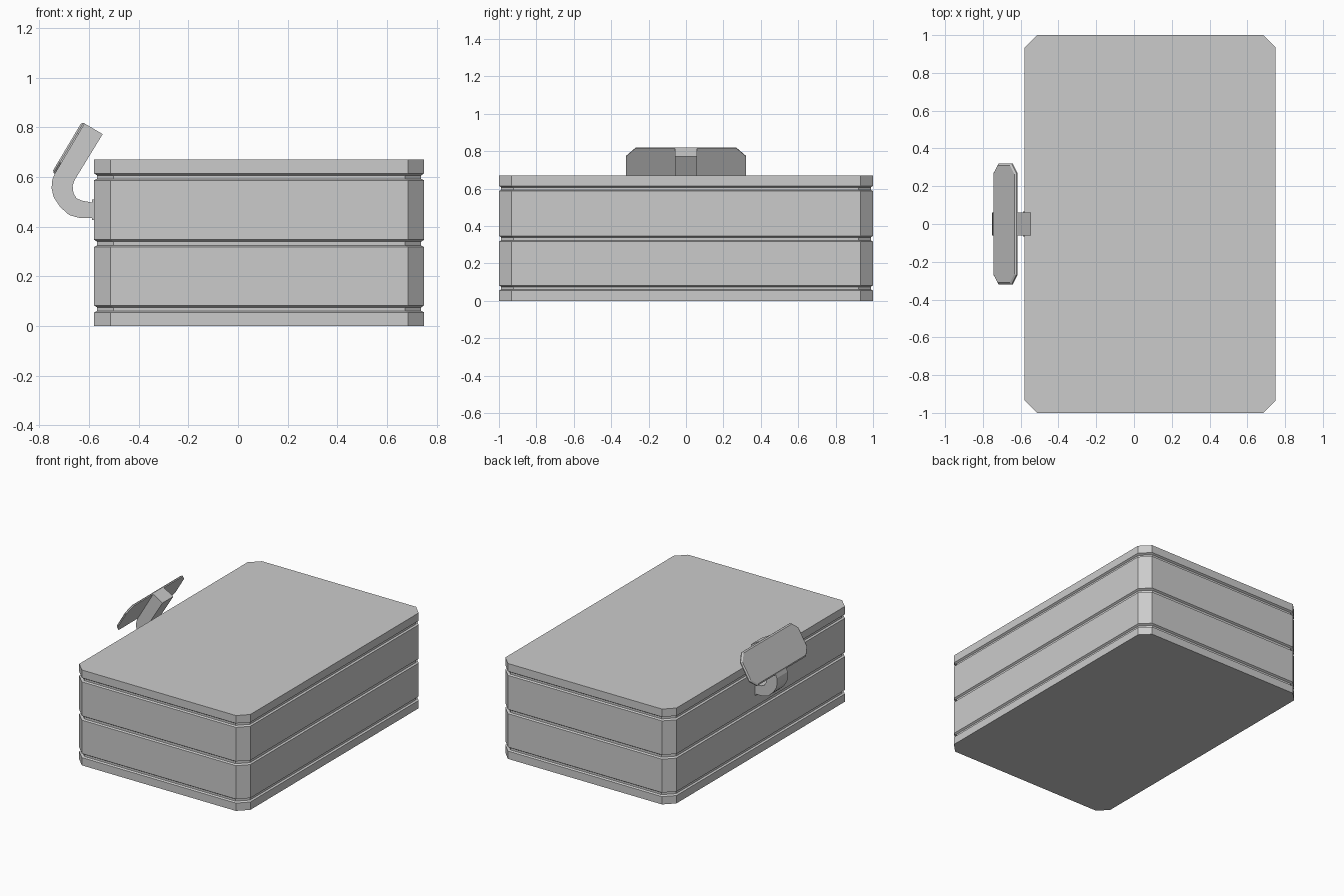
import bpy
import bmesh
from mathutils import Vector

if "Cube" in bpy.data.objects:
    bpy.data.objects.remove(bpy.data.objects["Cube"])


def make_object(name, verts, faces):
    mesh = bpy.data.meshes.new(name)
    mesh.from_pydata(verts, [], faces)
    bm = bmesh.new()
    bm.from_mesh(mesh)
    bmesh.ops.recalc_face_normals(bm, faces=bm.faces)
    bm.to_mesh(mesh)
    bm.free()
    obj = bpy.data.objects.new(name, mesh)
    bpy.context.collection.objects.link(obj)
    return obj


def loft(name, rings):
    """Skin a stack of equal-length rings and cap both ends."""
    n = len(rings[0])
    verts = [p for r in rings for p in r]
    faces = [(k * n + i, k * n + (i + 1) % n, (k + 1) * n + (i + 1) % n, (k + 1) * n + i)
             for k in range(len(rings) - 1) for i in range(n)]
    faces += [tuple(range(n))[::-1], tuple(range(len(verts) - n, len(verts)))]
    return make_object(name, verts, faces)


def octagon(hx, hy, c):
    """Rectangle with cut corners."""
    return [(hx, hy - c), (hx - c, hy), (c - hx, hy), (-hx, hy - c),
            (-hx, c - hy), (c - hx, -hy), (hx - c, -hy), (hx, c - hy)]


# Crate body: cut-corner box with three shallow grooves
CX, HX, HY, CUT, INSET = 0.085, 0.665, 1.0, 0.066, 0.012
levels = [(0, 0)]
for low, high in ((0.055, 0.083), (0.318, 0.348), (0.587, 0.615)):
    levels += [(low, 0), (low + 0.006, INSET), (high - 0.008, INSET), (high, 0)]
levels.append((0.67, 0))
loft("crate_body", [[(x + CX, y, z) for x, y in octagon(HX - d, HY - d, CUT)]
                    for z, d in levels])

# Hooked arm: side profile extruded across y
arm = [(-0.57, 0.435), (-0.637, 0.435), (-0.68, 0.447), (-0.717, 0.48),
       (-0.743, 0.52), (-0.751, 0.556), (-0.748, 0.59), (-0.735, 0.622),
       (-0.617, 0.815), (-0.545, 0.773), (-0.659, 0.587), (-0.666, 0.565),
       (-0.663, 0.535), (-0.650, 0.514), (-0.628, 0.505), (-0.57, 0.494)]
loft("hook_arm", [[(x, y, z) for x, z in arm] for y in (-0.06, 0.06)])

# Small mounting pad where the arm meets the crate
pad = [(-0.57, 0.427), (-0.588, 0.427), (-0.588, 0.51), (-0.57, 0.51)]
loft("arm_mount", [[(x, y, z) for x, z in pad] for y in (-0.065, 0.065)])

# Tilted cut-corner plate at the end of the arm, with a bevelled outer face
up = Vector((0.51, 0, 0.86)).normalized()
out = Vector((-up.z, 0, up.x))
centre = Vector((-0.677, 0, 0.714))
rings = []
for depth, inset in ((0, 0), (0.007, 0), (0.014, 0.009)):
    rings.append([centre + up * u + Vector((0, v, 0)) + out * depth
                  for u, v in octagon(0.118 - inset, 0.32 - inset, 0.05 - inset * 0.4)])
loft("tilted_plate", rings)
